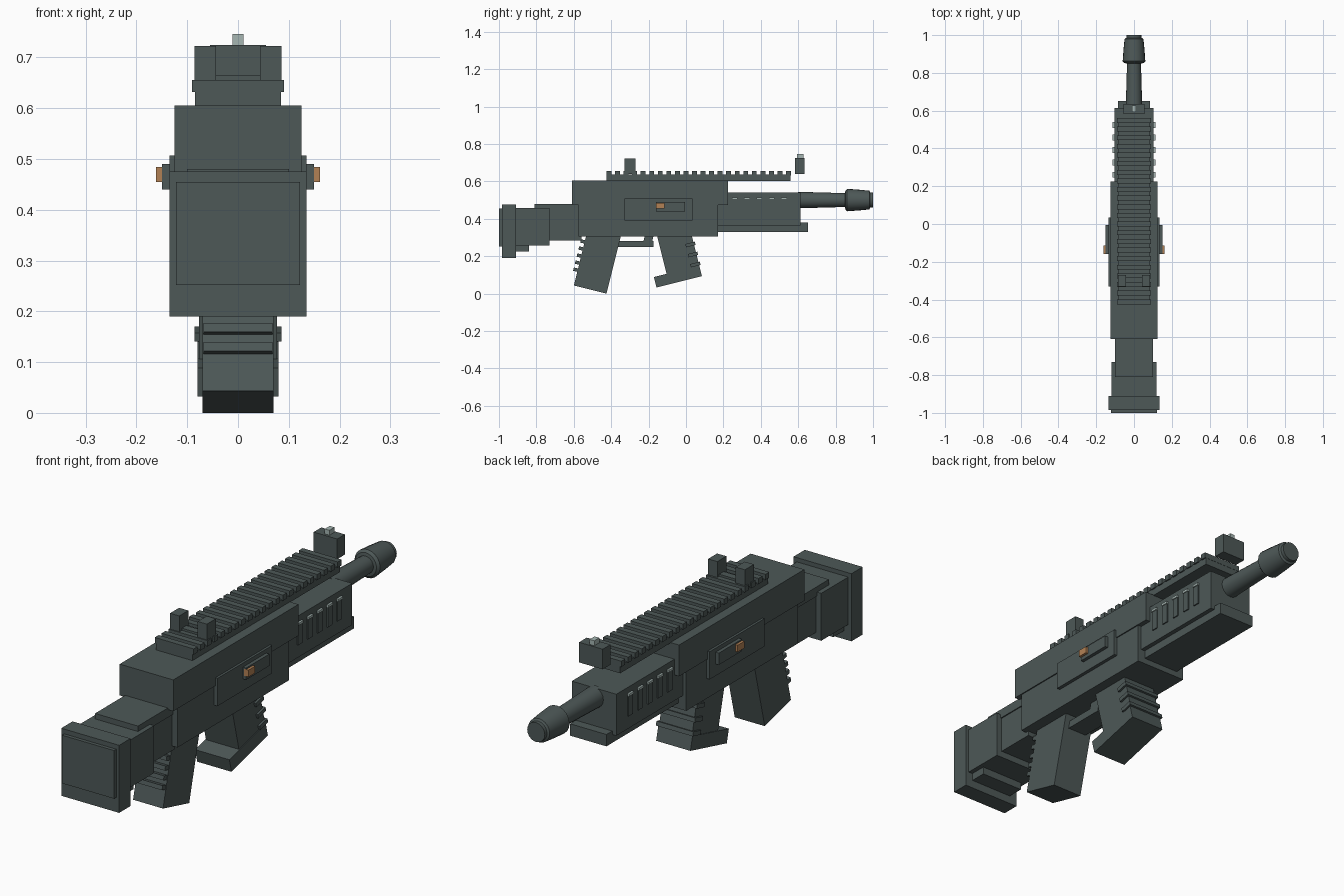
import bpy, bmesh, math
from mathutils import Matrix, Vector

cube = bpy.data.objects.get("Cube")
if cube:
    bpy.data.objects.remove(cube, do_unlink=True)


def material(name, rgb):
    m = bpy.data.materials.new(name)
    m.use_nodes = True
    m.diffuse_color = (*rgb, 1)
    m.node_tree.nodes["Principled BSDF"].inputs["Base Color"].default_value = (*rgb, 1)
    return m


GREEN = material("dark grey green", (0.075, 0.098, 0.096))
LIGHT = material("pale grey", (0.38, 0.47, 0.45))
ORANGE = material("copper orange", (0.45, 0.22, 0.09))


def finish(name, bm, mat):
    bmesh.ops.recalc_face_normals(bm, faces=bm.faces)
    mesh = bpy.data.meshes.new(name)
    bm.to_mesh(mesh)
    bm.free()
    mesh.materials.append(mat)
    ob = bpy.data.objects.new(name, mesh)
    bpy.context.collection.objects.link(ob)
    return ob


def add_box(bm, x, y, z):
    size = [b - a for a, b in (x, y, z)]
    mid = Vector([(a + b) / 2 for a, b in (x, y, z)])
    bmesh.ops.create_cube(bm, size=1, matrix=Matrix.Translation(mid) @ Matrix.Diagonal((*size, 1)))


def box(name, half, y, z, mat=GREEN, frame=None):
    """Box centred on x; frame optionally tilts it into place."""
    bm = bmesh.new()
    add_box(bm, (-half, half), y, z)
    if frame:
        bm.transform(frame)
    return finish(name, bm, mat)


def pair(name, x, y, z, mat=GREEN):
    """The same box on the left and right sides."""
    bm = bmesh.new()
    add_box(bm, x, y, z)
    add_box(bm, (-x[1], -x[0]), y, z)
    return finish(name, bm, mat)


def tilt(y, z, degrees):
    return Matrix.Translation((0, y, z)) @ Matrix.Rotation(math.radians(degrees), 4, "X")


# Stock
box("butt_pad", 0.122, (-1.0, -0.98), (0.252, 0.455))
box("butt_plate", 0.135, (-0.985, -0.91), (0.19, 0.475))
box("stock_block", 0.12, (-0.915, -0.73), (0.257, 0.457))
box("stock_lower_step", 0.1, (-0.915, -0.84), (0.225, 0.26))
box("stock_neck", 0.095, (-0.74, -0.56), (0.285, 0.47))
box("cheek_rest", 0.1, (-0.81, -0.56), (0.44, 0.48))

# Receiver
box("upper_receiver", 0.125, (-0.61, 0.225), (0.473, 0.605))
box("lower_receiver", 0.12, (-0.575, 0.17), (0.305, 0.475))
pair("side_plate", (0.11, 0.135), (-0.33, 0.035), (0.39, 0.507))
pair("ejection_cover", (0.13, 0.15), (-0.16, -0.005), (0.44, 0.49))
pair("selector_switch", (0.14, 0.161), (-0.16, -0.115), (0.455, 0.484), ORANGE)

# Handguard with its vents
box("handguard", 0.104, (0.16, 0.613), (0.365, 0.54))
box("handguard_lower_rail", 0.085, (0.16, 0.652), (0.33, 0.38))
for i in range(5):
    y = 0.26 + i * 0.066
    pair("vent_slat", (0.1, 0.109), (y - 0.015, y + 0.015), (0.42, 0.507))
    pair("vent_cap", (0.1, 0.113), (y - 0.015, y + 0.015), (0.505, 0.515), LIGHT)

# Top rail
box("rail_base", 0.085, (-0.425, 0.56), (0.603, 0.636))
teeth = 22
for i in range(teeth):
    y = -0.412 + i * 0.96 / (teeth - 1)
    box("rail_tooth", 0.091, (y - 0.013, y + 0.013), (0.632, 0.656))

# Sights
pair("rear_sight_post", (0.043, 0.086), (-0.33, -0.27), (0.64, 0.723))
box("rear_sight_bridge", 0.05, (-0.313, -0.283), (0.64, 0.665))
box("front_sight_block", 0.055, (0.583, 0.634), (0.64, 0.725))
box("front_sight_post", 0.011, (0.594, 0.627), (0.72, 0.746), LIGHT)

# Barrel and muzzle turned from one profile of (y, radius)
profile = [(0.6, 0.044), (0.85, 0.037), (0.852, 0.05), (0.862, 0.06),
           (0.93, 0.055), (0.98, 0.05), (0.985, 0.041), (1.0, 0.041)]
sides = 20
bm = bmesh.new()
rings = []
for y, r in profile:
    angles = [2 * math.pi * k / sides for k in range(sides)]
    rings.append([bm.verts.new((r * math.cos(a), y, 0.5 + r * math.sin(a))) for a in angles])
for a, b in zip(rings, rings[1:]):
    for k in range(sides):
        n = (k + 1) % sides
        bm.faces.new((a[k], a[n], b[n], b[k]))
bm.faces.new(rings[0])
bm.faces.new(rings[-1])
barrel = finish("barrel", bm, GREEN)
bpy.context.view_layer.objects.active = barrel
barrel.select_set(True)
bpy.ops.object.shade_smooth_by_angle(angle=math.radians(25))
barrel.select_set(False)

# Rear grip with finger ridges on its back
rear = tilt(-0.425, 0.0, -14)
box("rear_grip", 0.07, (-0.18, 0), (0, 0.34), frame=rear)
for i in range(5):
    z = 0.075 + i * 0.039
    box("rear_grip_ridge", 0.068, (-0.203, -0.17), (z, z + 0.018), frame=rear)

# Trigger guard
box("trigger_guard", 0.045, (-0.45, -0.175), (0.25, 0.281))
box("trigger_guard_front", 0.045, (-0.03, 0.015), (0, 0.06), frame=tilt(-0.2, 0.265, -14))

# Forward grip with foot and side ridges
fore = tilt(0.085, 0.093, 14)
box("forward_grip", 0.077, (-0.18, 0), (0, 0.28), frame=fore)
box("forward_grip_foot", 0.08, (-0.25, 0), (0, 0.058), frame=fore)
for i in range(3):
    z = 0.06 + i * 0.055
    box("forward_grip_ridge", 0.086, (-0.045, 0.008), (z, z + 0.018), frame=fore)
